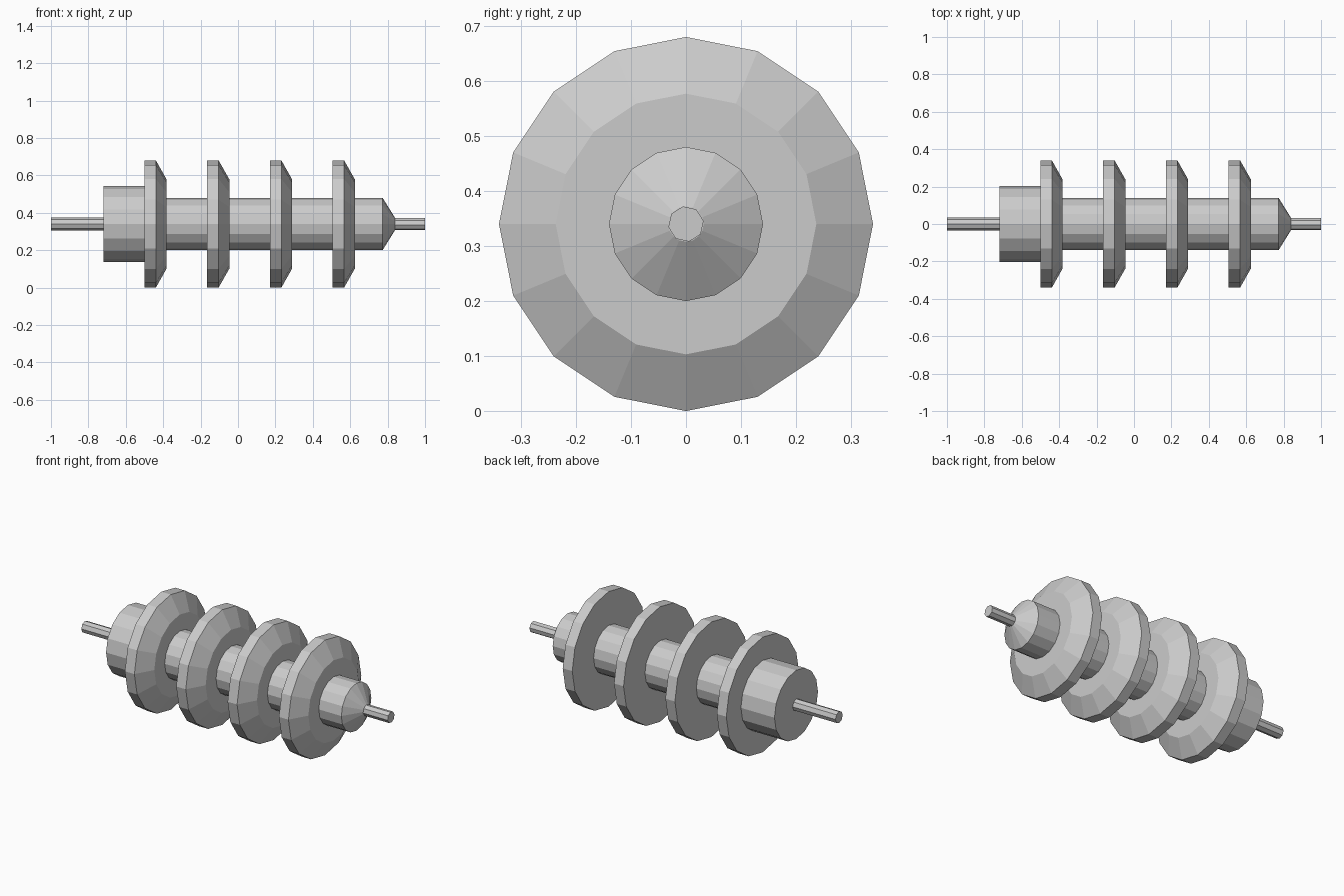
import bpy, bmesh
from math import cos, sin, pi, radians

if "Cube" in bpy.data.objects:
    bpy.data.objects.remove(bpy.data.objects["Cube"])

AXIS_Z = 0.34   # height of the long axis


def lathe(name, profile, sides=16, turn=0.0):
    """Flat-shaded solid of revolution around the x axis from (x, radius) points."""
    bm = bmesh.new()
    rings = []
    for x, r in profile:
        rings.append([bm.verts.new((x,
                                    r * cos(turn + 2 * pi * i / sides),
                                    AXIS_Z + r * sin(turn + 2 * pi * i / sides)))
                      for i in range(sides)])
    for a, b in zip(rings, rings[1:]):
        for i in range(sides):
            j = (i + 1) % sides
            bm.faces.new((a[i], a[j], b[j], b[i]))
    bm.faces.new(rings[0])
    bm.faces.new(rings[-1])
    bmesh.ops.recalc_face_normals(bm, faces=bm.faces)
    mesh = bpy.data.meshes.new(name)
    bm.to_mesh(mesh)
    bm.free()
    obj = bpy.data.objects.new(name, mesh)
    bpy.context.collection.objects.link(obj)
    return obj


# Core with tapered nose
lathe("core_shaft", [(-0.46, 0.14), (0.773, 0.14), (0.84, 0.032)])

# Thick collar at the left end
lathe("end_collar", [(-0.72, 0.203), (-0.46, 0.203)])

# Four discs, chamfered towards +x
for n in range(4):
    x = -0.501 + 0.3355 * n
    lathe(f"disc_{n + 1}", [(x, 0.34), (x + 0.062, 0.34), (x + 0.12, 0.237)])

# Thin rods at both ends
lathe("left_rod", [(-1.0, 0.034), (-0.70, 0.034)], 8)
lathe("right_rod", [(0.80, 0.0325), (1.0, 0.0325)], 8, radians(10))
